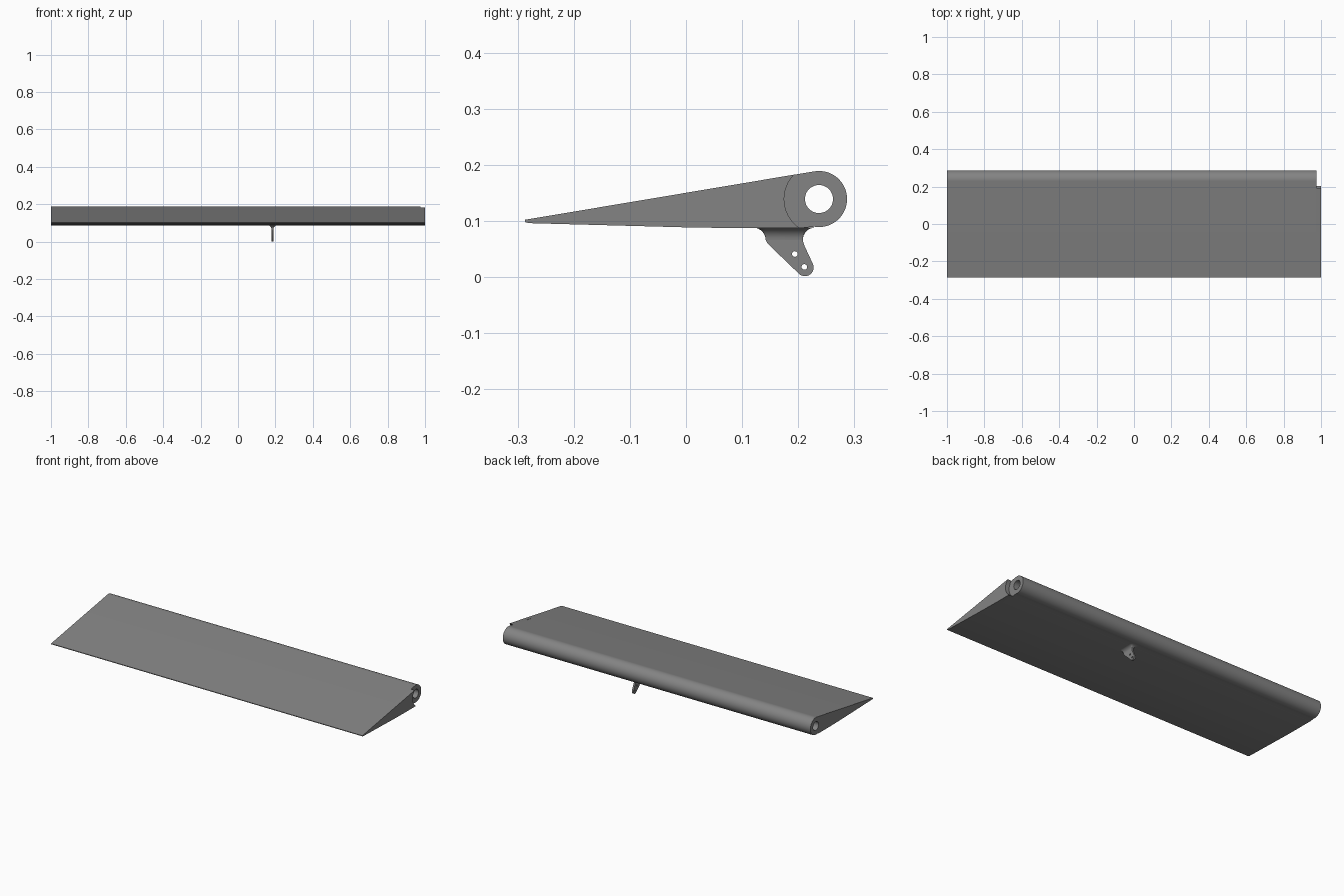
import bpy, bmesh, math

if "Cube" in bpy.data.objects:
    bpy.data.objects.remove(bpy.data.objects["Cube"])

grey = bpy.data.materials.new("mid grey")
grey.diffuse_color = (0.23, 0.23, 0.23, 1)
grey.use_nodes = True
grey.node_tree.nodes["Principled BSDF"].inputs["Base Color"].default_value = grey.diffuse_color


def arc(cy, cz, r, a0, a1, n):
    """Points on an arc in the y-z plane, angles in degrees."""
    return [(cy + r * math.cos(math.radians(a0 + (a1 - a0) * i / n)),
             cz + r * math.sin(math.radians(a0 + (a1 - a0) * i / n))) for i in range(n + 1)]


def circle(cy, cz, r, n):
    return arc(cy, cz, r, 0, 360, n)[:-1]


def finish(name, bm):
    bmesh.ops.recalc_face_normals(bm, faces=bm.faces)
    mesh = bpy.data.meshes.new(name)
    bm.to_mesh(mesh)
    bm.free()
    mesh.materials.append(grey)
    ob = bpy.data.objects.new(name, mesh)
    bpy.context.collection.objects.link(ob)
    bpy.ops.object.select_all(action='DESELECT')
    ob.select_set(True)
    bpy.context.view_layer.objects.active = ob
    bpy.ops.object.shade_smooth_by_angle(angle=math.radians(30))
    return ob


def extrude_profile(name, loops, x0, x1):
    """Fill y-z loops (first outer, others holes) and extrude along x."""
    bm = bmesh.new()
    edges = []
    for loop in loops:
        vs = [bm.verts.new((x0, y, z)) for y, z in loop]
        edges += [bm.edges.new((vs[i - 1], vs[i])) for i in range(len(vs))]
    bmesh.ops.triangle_fill(bm, use_beauty=True, edges=edges, normal=(-1, 0, 0))
    res = bmesh.ops.extrude_face_region(bm, geom=bm.faces[:], use_keep_orig=True)
    bmesh.ops.translate(bm, vec=(x1 - x0, 0, 0),
                        verts=[g for g in res['geom'] if isinstance(g, bmesh.types.BMVert)])
    return finish(name, bm)


HY, HZ = 0.237, 0.139          # hinge axis
NOTCH_X = 0.976
underside = [(0.1, 0.087), (0.0, 0.0885), (-0.28, 0.096), (-0.287, 0.098), (-0.287, 0.102)]

# Main wedge with rounded leading edge and hinge bore
nose = arc(HY, HZ, 0.05, 99.6, -100, 40)
bore = circle(HY, HZ, 0.025, 40)
extrude_profile("flap_body", [nose + [(0.203, 0.087)] + underside, bore], -1, NOTCH_X)

# Short end section, scooped out around the hinge
scoop = arc(HY, HZ, 0.062, 135.5, 237, 24)
extrude_profile("flap_end_section", [scoop + underside], NOTCH_X, 1)

# Control horn plate with two pin holes
HX, HALF = 0.184, 0.005
Y0, Y1 = 0.142, 0.208
horn = ([(Y0, 0.088), (Y0, 0.067), (0.145, 0.060)]
        + arc(0.212, 0.017, 0.0155, 225, 385, 16)
        + [(0.211, 0.056), (Y1, 0.066), (Y1, 0.088)])
extrude_profile("control_horn", [horn, circle(0.194, 0.041, 0.005, 20),
                                 circle(0.211, 0.018, 0.005, 20)], HX - HALF, HX + HALF)

# Flared fillet blending the horn into the underside
R, ZB = 0.022, 0.066
bm = bmesh.new()
rings = []
for k in range(9):
    a = math.radians(90 * k / 8)
    f, z = R * (1 - math.cos(a)) + 0.0001, ZB + R * math.sin(a)
    ring = []
    for cx, cy, start in ((HX + HALF, Y1, 0), (HX - HALF, Y1, 90),
                          (HX - HALF, Y0, 180), (HX + HALF, Y0, 270)):
        ring += [bm.verts.new((x, y, z)) for x, y in arc(cx, cy, f, start, start + 90, 6)]
    rings.append(ring)
for low, high in zip(rings, rings[1:]):
    for i in range(len(low)):
        bm.faces.new((low[i - 1], low[i], high[i], high[i - 1]))
finish("horn_fillet", bm)
